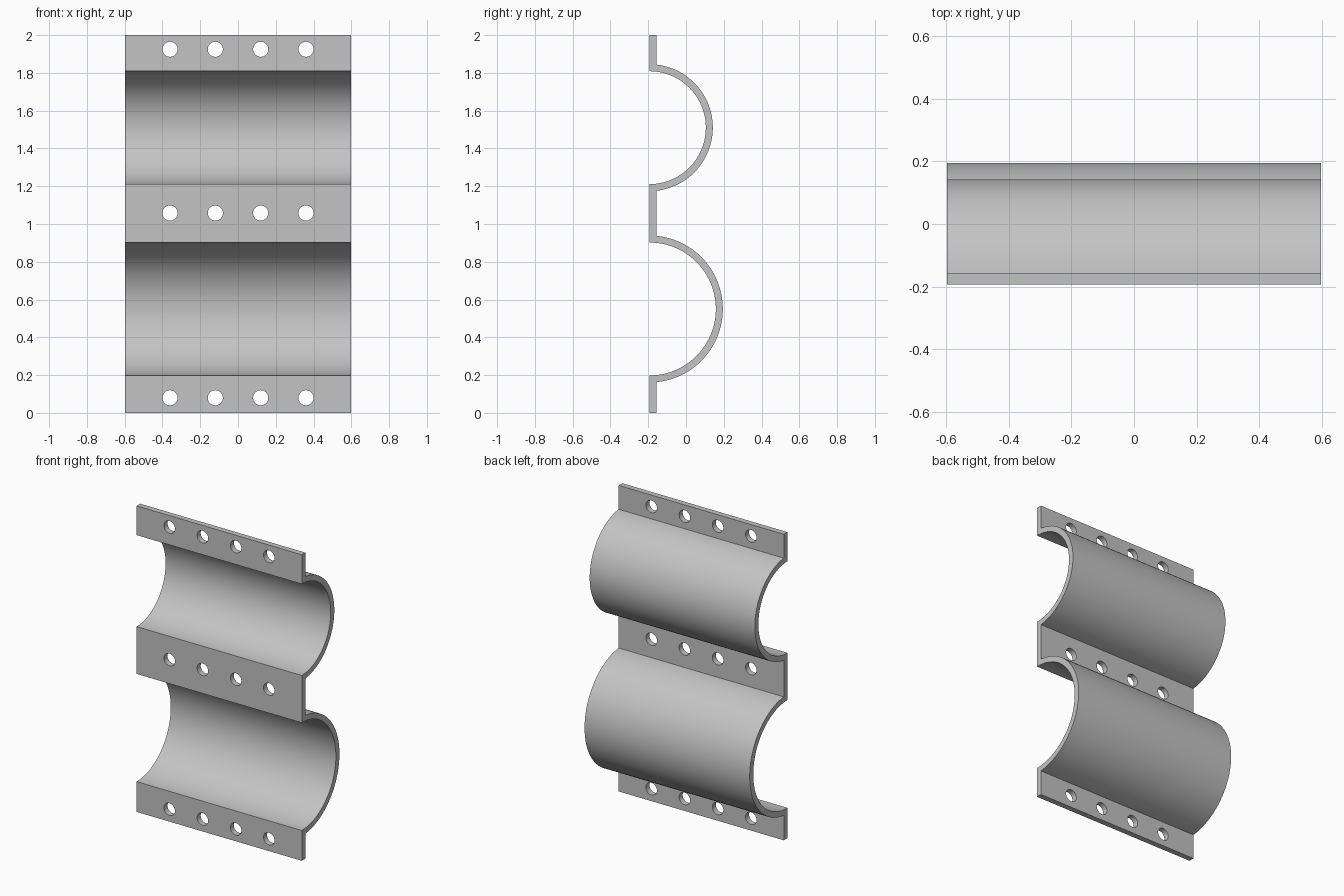
import bpy, bmesh, math
from mathutils import Matrix

cube = bpy.data.objects.get("Cube")
if cube:
    bpy.data.objects.remove(cube, do_unlink=True)

WIDTH, HEIGHT, WALL = 1.194, 2.0, 0.037
FRONT = -0.194
BACK = FRONT + WALL
CHANNELS = [(0.55, 0.352), (1.51, 0.299)]      # centre height, inner radius
HOLE_ROWS = [0.08, 1.058, 1.925]
HOLE_COLUMNS = [-0.36, -0.12, 0.12, 0.36]
HOLE_RADIUS = 0.04
STEPS = 48

# Plain grey metal
grey = bpy.data.materials.new("grey_metal")
grey.use_nodes = True
colour = (0.55, 0.55, 0.55, 1)
grey.diffuse_color = colour
grey.node_tree.nodes["Principled BSDF"].inputs["Base Color"].default_value = colour


def arc(centre, radius, y_start):
    """Points of a backward bulge, from bottom to top, starting at depth y_start."""
    limit = math.acos((y_start - FRONT) / radius)
    angles = [-limit + 2 * limit * i / STEPS for i in range(STEPS + 1)]
    return [(FRONT + radius * math.cos(a), centre + radius * math.sin(a)) for a in angles]


def skin(y, offset):
    """One side of the bent sheet, from bottom to top."""
    points = [(y, 0)]
    for centre, radius in CHANNELS:
        points += arc(centre, radius + offset, y)
    return points + [(y, HEIGHT)]


def make_object(name, bm):
    bmesh.ops.recalc_face_normals(bm, faces=bm.faces)
    mesh = bpy.data.meshes.new(name)
    bm.to_mesh(mesh)
    bm.free()
    mesh.materials.append(grey)
    obj = bpy.data.objects.new(name, mesh)
    bpy.context.collection.objects.link(obj)
    return obj


# Bent sheet: flat flanges joined by two half-round channels
bm = bmesh.new()
outline = skin(FRONT, 0) + skin(BACK, WALL)[::-1]
end = bm.faces.new([bm.verts.new((-WIDTH / 2, y, z)) for y, z in outline])
extruded = bmesh.ops.extrude_face_region(bm, geom=[end], use_keep_orig=True)
moved = [v for v in extruded["geom"] if isinstance(v, bmesh.types.BMVert)]
bmesh.ops.translate(bm, verts=moved, vec=(WIDTH, 0, 0))
bracket = make_object("double_channel_bracket", bm)

# Bolt holes through the flanges
bm = bmesh.new()
for z in HOLE_ROWS:
    for x in HOLE_COLUMNS:
        place = Matrix.Translation((x, (FRONT + BACK) / 2, z)) @ Matrix.Rotation(math.pi / 2, 4, 'X')
        bmesh.ops.create_cone(bm, cap_ends=True, segments=40, radius1=HOLE_RADIUS,
                              radius2=HOLE_RADIUS, depth=WALL * 2, matrix=place)
cutter = make_object("hole_cutter", bm)
cutter.hide_render = True

cut = bracket.modifiers.new("bolt_holes", 'BOOLEAN')
cut.operation = 'DIFFERENCE'
cut.solver = 'EXACT'
cut.object = cutter

bpy.ops.object.select_all(action='DESELECT')
bracket.select_set(True)
bpy.context.view_layer.objects.active = bracket
bpy.ops.object.modifier_apply(modifier=cut.name)
bpy.data.objects.remove(cutter, do_unlink=True)
bpy.ops.object.shade_smooth_by_angle(angle=math.radians(30))
